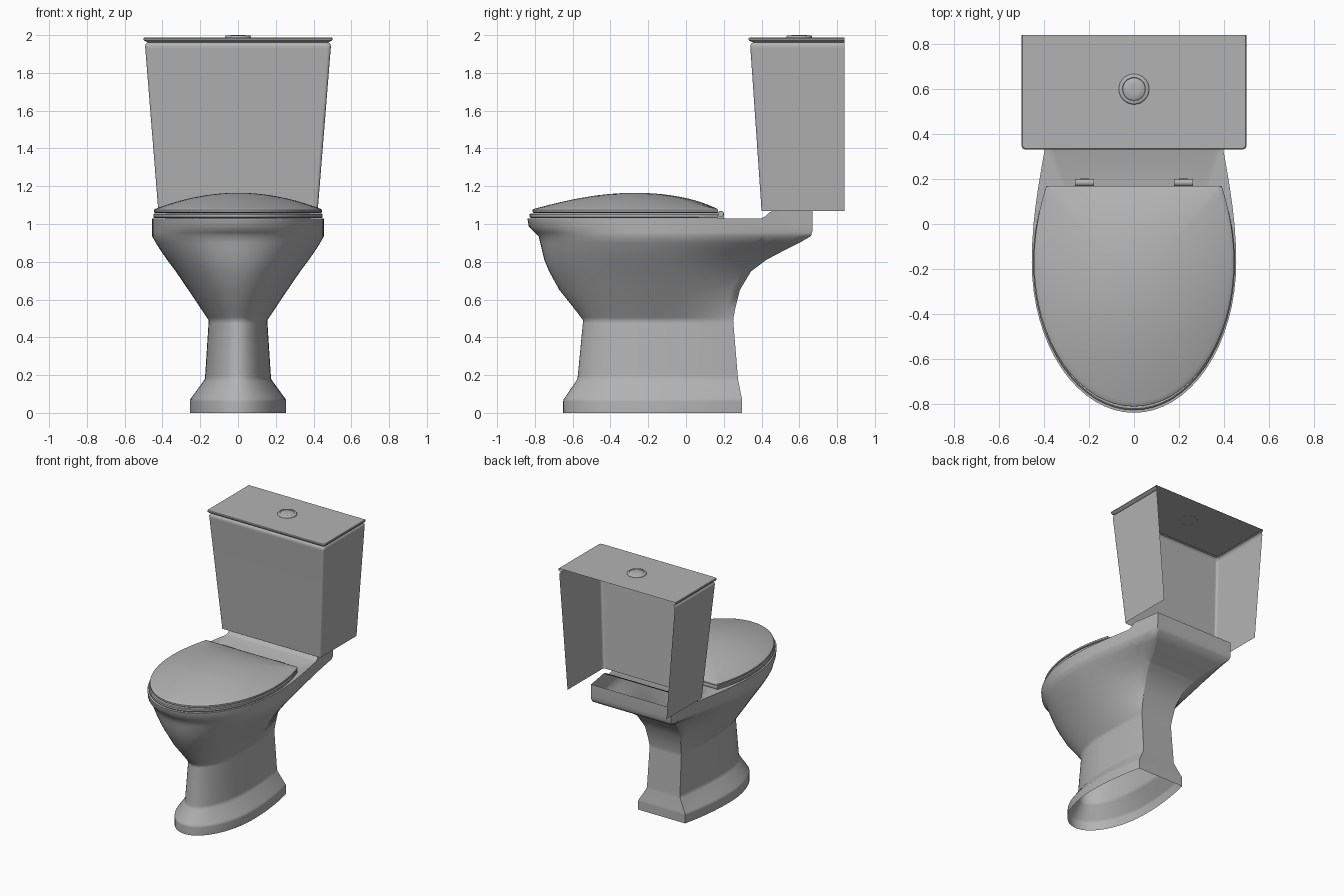
import bpy, bmesh
from math import sin, cos, pi
from mathutils import Vector

if "Cube" in bpy.data.objects:
    bpy.data.objects.remove(bpy.data.objects["Cube"])

grey = bpy.data.materials.new("ceramic_grey")
grey.diffuse_color = (.45, .45, .45, 1)
grey.use_nodes = True
grey.node_tree.nodes["Principled BSDF"].inputs["Base Color"].default_value = grey.diffuse_color


def finish(name, bm, angle=35):
    me = bpy.data.meshes.new(name)
    bm.to_mesh(me)
    bm.free()
    me.materials.append(grey)
    ob = bpy.data.objects.new(name, me)
    bpy.context.collection.objects.link(ob)
    bpy.ops.object.select_all(action='DESELECT')
    ob.select_set(True)
    bpy.context.view_layer.objects.active = ob
    bpy.ops.object.shade_smooth_by_angle(angle=angle * pi / 180)
    return ob


def loft(loops, closed=True, cap_end=False, wrap=False):
    bm = bmesh.new()
    rows = [[bm.verts.new(p) for p in lp] for lp in loops]
    pairs = list(zip(rows, rows[1:]))
    if wrap:
        pairs.append((rows[-1], rows[0]))
    n = len(rows[0])
    for a, b in pairs:
        for i in range(n if closed else n - 1):
            j = (i + 1) % n
            bm.faces.new((a[i], a[j], b[j], b[i]))
    if cap_end:
        bm.faces.new(rows[-1])
    return bm


def outline(z, yf, yb, hw, hb, k=1.0, yc=-0.17):
    """Counter-clockwise plan shape: elliptical front, tapering sides, flat back.
    k = 1 bulges the tapering sides outward, k = 0 gives them an S-curve."""
    side = []
    for i in range(17):                      # front centre to widest point
        a = i / 16 * pi / 2
        side.append((hw * sin(a), yc + (yf - yc) * cos(a)))
    for i in range(1, 11):                   # widest point to back corner
        s = i / 10
        f = k * (1 - s * s) + (1 - k) * 0.5 * (1 + cos(pi * s))
        side.append((hb + (hw - hb) * f, yc + (yb - yc) * s))
    side += [(hb * t, yb) for t in (0.97, 0.66, 0.33)]
    left = [(-x, y) for x, y in side[1:]][::-1]
    return [(x, y, z) for x, y in side + [(0, yb)] + left]


def circle(r, z, y, n=32):
    return [(r * cos(2 * pi * i / n), y + r * sin(2 * pi * i / n), z) for i in range(n)]


# Pedestal, bowl, rim, deck and inner basin as one skin
bowl = loft([outline(*s) for s in (
    (0, -.65, .297, .255, .20), (.062, -.65, .297, .255, .20),
    (.07, -.649, .297, .254, .20), (.08, -.642, .295, .247, .195),
    (.168, -.582, .277, .183, .145), (.18, -.575, .275, .175, .14),
    (.195, -.573, .274, .174, .14), (.475, -.546, .251, .156, .135),
    (.49, -.545, .25, .155, .135), (.505, -.556, .252, .165, .136),
    (.55, -.59, .26, .195, .14), (.65, -.67, .285, .262, .15),
    (.75, -.725, .345, .33, .175), (.81, -.75, .425, .375, .21, .8),
    (.86, -.762, .52, .41, .25, .7), (.90, -.772, .60, .435, .30, .6),
    (.935, -.78, .66, .455, .335, .5), (.955, -.80, .668, .455, .34, .5),
    (.985, -.832, .67, .455, .34, .5), (1.03, -.84, .67, .455, .34, .5),
    (1.03, -.66, .06, .30, .18), (.80, -.60, 0, .25, .15),
    (.60, -.45, -.05, .12, .08))], cap_end=True)
for y in (.40, .42, .44, .46):
    bmesh.ops.bisect_plane(bowl, geom=bowl.verts[:] + bowl.edges[:] + bowl.faces[:],
                           plane_co=(0, y, 0), plane_no=(0, 1, 0))
# Open the deck below the tank and raise it into the tank support
bmesh.ops.delete(bowl, geom=[f for f in bowl.faces if f.calc_center_median().y > .46
                             and all(v.co.z > 1.025 for v in f.verts)], context='FACES')
for v in bowl.verts:
    if v.co.z > 1.025 and v.co.y > .4:
        t = min(1, (v.co.y - .4) / .06)
        v.co.z += .04 * t * t * (3 - 2 * t)
finish("bowl_and_pedestal", bowl, 55)

# Seat ring
seat = loft([outline(*s) for s in (
    (1.031, -.64, .04, .28, .17), (1.031, -.822, .165, .443, .385),
    (1.037, -.828, .168, .448, .388), (1.051, -.828, .168, .448, .388),
    (1.056, -.822, .165, .443, .385), (1.056, -.64, .04, .28, .17))], wrap=True)
finish("seat", seat)


# Domed seat lid: round in the middle, following the outline at its edge
def dome(s):
    pts = []
    for x, y, _ in outline(0, -.805, .166, .438, .386):
        px, dy = x * s, (y + .27) * s
        q = (px / .44) ** 2 + (dy / .5) ** 2
        u = s * s
        pts.append((px, -.27 + dy, 1.08 + .085 * (1 - q * (1 - u) - u * u)))
    return pts


lid_rows = [outline(1.058, -.805, .163, .437, .384), outline(1.063, -.812, .17, .445, .39),
            outline(1.075, -.812, .17, .445, .39)]
lid_rows += [dome(s) for s in (1, .97, .93, .85, .75, .65, .55, .45, .35, .25, .15, .06)]
lid = loft(lid_rows, cap_end=True)
lid.verts.ensure_lookup_table()
lid.faces.new(lid.verts[:len(lid_rows[0])][::-1])
finish("seat_lid", lid, 40)

# Hinges: a barrel on a small foot, one each side
for sx, tag in ((-1, "left"), (1, "right")):
    bm = bmesh.new()
    barrel = bmesh.ops.create_cone(bm, cap_ends=True, segments=16, radius1=.016,
                                   radius2=.016, depth=.085)['verts']
    for v in barrel:
        v.co = Vector((v.co.z, v.co.x, v.co.y)) + Vector((sx * .22, .184, 1.054))
    foot = bmesh.ops.create_cube(bm, size=1)['verts']
    for v in foot:
        v.co = Vector((sx * .22 + v.co.x * .04, .184 + v.co.y * .036, 1.045 + v.co.z * .03))
    finish("hinge_" + tag, bm)


# Tank shell: open at the back and bottom, rounded front corners
def tank_row(z, hw, yf, r=.016, yb=.84):
    arc = [(hw - r + r * sin(a), yf + r - r * cos(a))
           for a in (i / 6 * pi / 2 for i in range(7))]
    right = [(hw - r - .008, yf)] + arc + [(hw, yf + r + .008), (hw, yb)]
    return [(-x, y, z) for x, y in right[::-1]] + [(x, y, z) for x, y in right]


finish("tank", loft([tank_row(1.07, .422, .40), tank_row(1.93, .491, .341),
                     tank_row(1.943, .492, .340), tank_row(1.953, .488, .344),
                     tank_row(1.962, .478, .354)], closed=False))

# Tank lid
finish("tank_lid", loft([tank_row(1.962, .478, .354), tank_row(1.97, .496, .336),
                         tank_row(1.975, .5, .332), tank_row(1.983, .5, .332),
                         tank_row(1.987, .496, .336)], closed=False, cap_end=True))

# Flush button with a shallow groove between ring and centre
finish("flush_button", loft([circle(r, z, .6) for r, z in (
    (.068, 1.986), (.068, 1.992), (.065, 1.997), (.060, 1.999), (.052, 1.999),
    (.050, 1.997), (.048, 1.999), (.02, 2.0))], cap_end=True), 45)
